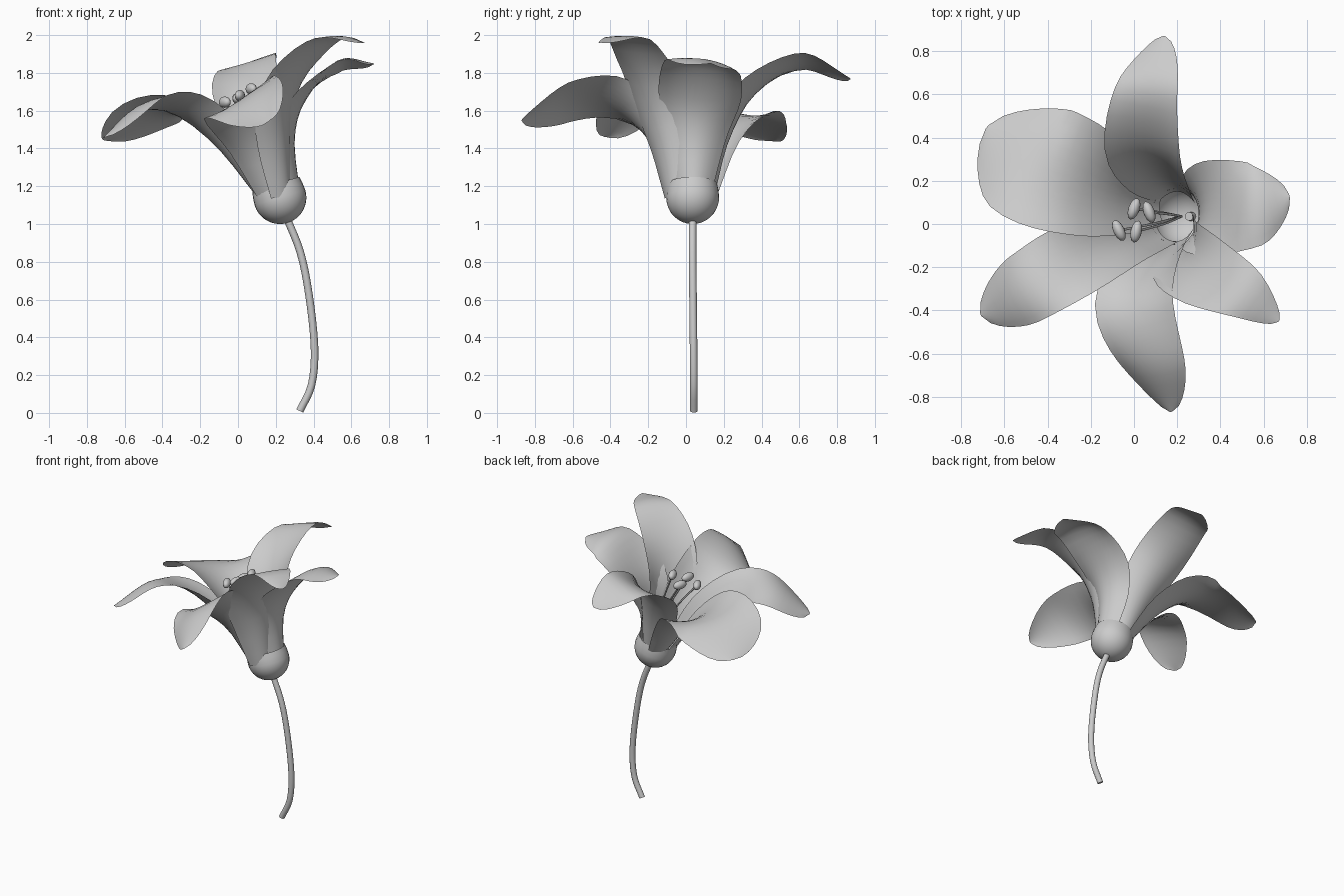
import bpy, bmesh, math
from mathutils import Vector, Matrix

if "Cube" in bpy.data.objects:
    bpy.data.objects.remove(bpy.data.objects["Cube"])


def finish(name, bm, angle=60):
    bmesh.ops.recalc_face_normals(bm, faces=bm.faces)
    me = bpy.data.meshes.new(name)
    bm.to_mesh(me)
    bm.free()
    ob = bpy.data.objects.new(name, me)
    bpy.context.collection.objects.link(ob)
    bpy.context.view_layer.objects.active = ob
    ob.select_set(True)
    bpy.ops.object.shade_smooth_by_angle(angle=math.radians(angle))
    ob.select_set(False)
    return ob


def spline(pts, t):
    # Catmull-Rom through evenly spaced values (numbers or vectors)
    n = len(pts) - 1
    i = min(int(t * n), n - 1)
    f = t * n - i
    b, c = pts[i], pts[i + 1]
    a = pts[i - 1] if i > 0 else b * 2 - c
    d = pts[i + 2] if i + 2 <= n else c * 2 - b
    return (b * 2 + (c - a) * f + (a * 2 - b * 5 + c * 4 - d) * f * f
            + (b * 3 - a - c * 3 + d) * f ** 3) * 0.5


def tube(bm, points, radius, steps, sides):
    pts = [Vector(p) for p in points]
    rings = []
    for k in range(steps + 1):
        t = k / steps
        p = spline(pts, t)
        tan = (spline(pts, min(t + .01, 1)) - spline(pts, max(t - .01, 0))).normalized()
        a = tan.cross(Vector((0, 1, 0))).normalized()
        b = tan.cross(a)
        rings.append([bm.verts.new(p + (a * math.cos(q) + b * math.sin(q)) * radius)
                      for q in (2 * math.pi * j / sides for j in range(sides))])
    for r, s in zip(rings, rings[1:]):
        for j in range(sides):
            bm.faces.new((r[j], r[(j + 1) % sides], s[(j + 1) % sides], s[j]))
    bm.faces.new(rings[0])
    bm.faces.new(rings[-1])


def petal(name, line, widths, side, cup):
    # grid swept along the midrib, cupped toward the inside of the flower
    pts = [Vector(p) for p in line]
    side = Vector(side)
    nu, nv = 18, 10
    bm = bmesh.new()
    sign = 0
    rows = []
    for i in range(nu + 1):
        t = 1 - (1 - i / nu) ** 1.4
        p = spline(pts, t)
        tan = (spline(pts, min(t + .02, 1)) - spline(pts, max(t - .02, 0))).normalized()
        s = (side - tan * side.dot(tan)).normalized()
        n = s.cross(tan)
        if not sign:
            sign = 1 if n.dot(Vector((.22, .035, p.z)) - p) > 0 else -1
        w = spline(widths, t)
        if t > .78:
            w *= math.sqrt(max(1 - ((t - .78) / .22) ** 2, .004))
        c = spline(cup, t)
        rows.append([bm.verts.new(p + s * w * v + n * sign * c * w * v * v)
                     for v in (2 * j / nv - 1 for j in range(nv + 1))])
    for r, q in zip(rows, rows[1:]):
        for j in range(nv):
            bm.faces.new((r[j], r[j + 1], q[j + 1], q[j]))
    return finish(name, bm, 80)


# Six petals: midrib, half widths, crosswise direction
CUP = [.6, .5, .3, .0, -.15]
DROOP = [.6, .5, .2, -.15, -.25]
petal("petal_back",
      [(.2, .15, 1.15), (.12, .23, 1.45), (.05, .37, 1.70), (.06, .62, 1.86), (.14, .87, 1.77)],
      [.09, .15, .18, .15, .10], (.95, 0, .32), CUP)
petal("petal_front",
      [(.2, -.08, 1.15), (.11, -.18, 1.43), (.02, -.36, 1.63), (.06, -.62, 1.67), (.17, -.87, 1.55)],
      [.09, .16, .21, .19, .12], (.82, 0, .57), DROOP)
petal("petal_left_back",
      [(.12, .1, 1.14), (-.08, .14, 1.40), (-.28, .21, 1.56), (-.47, .29, 1.58), (-.68, .45, 1.44)],
      [.09, .18, .27, .29, .21], (.4, .85, -.18), CUP)
petal("petal_left_front",
      [(.12, -.04, 1.14), (-.08, -.09, 1.41), (-.3, -.19, 1.61), (-.5, -.29, 1.64), (-.71, -.42, 1.46)],
      [.09, .15, .18, .17, .14], (-.5, .8, -.25), DROOP)
petal("petal_right",
      [(.33, .04, 1.15), (.30, .05, 1.45), (.36, .07, 1.66), (.53, .09, 1.86), (.72, .13, 1.85)],
      [.09, .16, .22, .20, .14], (0, 1, -.15), DROOP)
petal("petal_right_front",
      [(.27, -.07, 1.15), (.25, -.11, 1.4), (.25, -.17, 1.62), (.33, -.23, 1.83),
       (.49, -.31, 1.99), (.67, -.45, 1.96)],
      [.09, .14, .17, .17, .13, .08], (.55, .8, 0), CUP)

# Rounded cup under the petals, tipped toward -x
bm = bmesh.new()
R = .14
prof = [bm.verts.new((R * math.cos(a), 0, R * math.sin(a)))
        for a in (math.radians(-90 + 90 * k / 10) for k in range(11))]
prof += [bm.verts.new((.137, 0, .04)), bm.verts.new((.13, 0, .075))]
edges = [bm.edges.new(e) for e in zip(prof, prof[1:])]
bmesh.ops.spin(bm, geom=prof + edges, cent=(0, 0, 0), axis=(0, 0, 1),
               angle=2 * math.pi, steps=28)
bmesh.ops.remove_doubles(bm, verts=bm.verts, dist=.0005)
bm.transform(Matrix.Translation((.222, .035, 1.14)) @ Matrix.Rotation(math.radians(-17), 4, 'Y'))
finish("flower_cup", bm)

# Curved stem
bm = bmesh.new()
tube(bm, [(.327, .042, .01), (.39, .042, .15), (.405, .04, .35), (.375, .037, .63),
          (.33, .035, .85), (.255, .035, 1.04)], .02, 20, 12)
for v in bm.verts:
    v.co.z = max(v.co.z, 0)
finish("stem", bm)

# Stamens: thin filament with an oval anther
TIPS = [(-.07, -.03, 1.645), (0, .07, 1.665), (.01, -.035, 1.68), (.07, .055, 1.715)]
for k, tip in enumerate(TIPS):
    tip = Vector(tip)
    base = Vector((.22, .035, 1.16))
    mid = base.lerp(tip, .5) + Vector((.02, 0, .03))
    bm = bmesh.new()
    tube(bm, [base, mid, tip], .006, 8, 6)
    turn = Matrix.Rotation(math.radians((25, -20, -12, 20)[k]), 4, 'Z')
    bmesh.ops.create_uvsphere(bm, u_segments=12, v_segments=8, radius=1,
                              matrix=Matrix.Translation(tip) @ turn
                              @ Matrix.Diagonal((.026, .052, .03, 1)))
    finish("stamen_%d" % (k + 1), bm)
